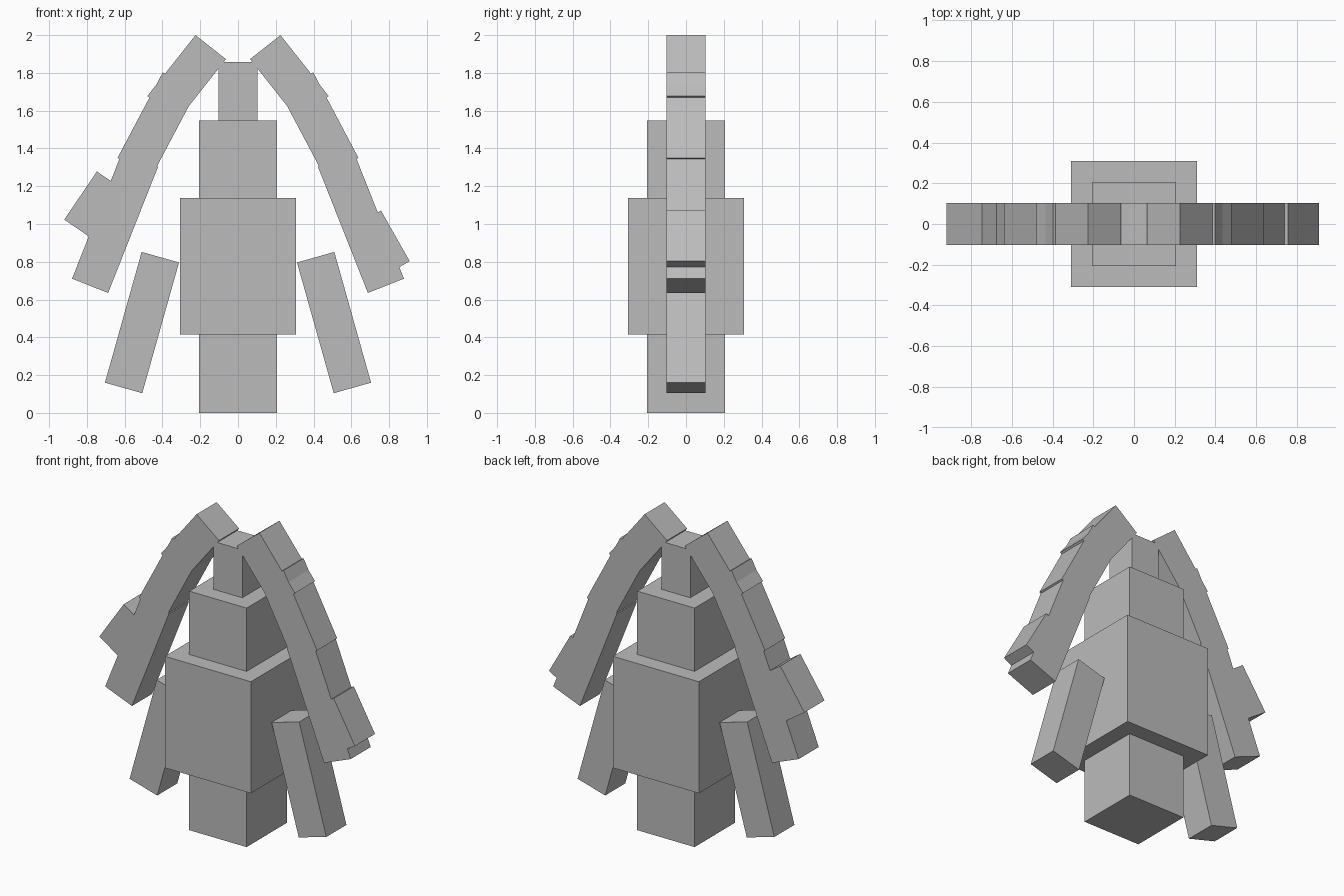
import bpy
import math

cube = bpy.data.objects.get("Cube")
if cube:
    bpy.data.objects.remove(cube, do_unlink=True)

U = 0.1027          # one grid block of the design
W = 2 * U           # limb thickness

grey = bpy.data.materials.new("plain_grey")
grey.use_nodes = True
GREY = (0.5, 0.5, 0.5, 1)
grey.diffuse_color = GREY
bsdf = next(n for n in grey.node_tree.nodes if n.type == 'BSDF_PRINCIPLED')
bsdf.inputs["Base Color"].default_value = GREY


def box(name, centre, size, tilt=0.0):
    """Flat-shaded block, tilted about the front-back axis."""
    bpy.ops.mesh.primitive_cube_add(size=1, location=centre, rotation=(0, tilt, 0))
    ob = bpy.context.object
    ob.name = name
    ob.scale = size
    ob.data.materials.append(grey)
    return ob


def limb(name, side, x, z, degrees, length):
    """Block hung from its outer top corner (x, z), leaning outward; side is +1 left, -1 right."""
    a = math.radians(degrees)
    s, c = math.sin(a), math.cos(a)
    cx = x + s * length / 2 - c * W / 2
    cz = z - c * length / 2 - s * W / 2
    return box(name, (side * cx, 0, cz), (W, W, length), -side * a)


# Central stack: name, width, bottom, top
for name, width, low, high in (
    ("base", 4 * U, 0.0, 0.415),
    ("body", 6 * U, 0.415, 1.137),
    ("chest", 4 * U, 1.137, 1.547),
    ("neck", 2 * U, 1.547, 1.857),
):
    box(name, (0, 0, (low + high) / 2), (width, width, high - low))

# Paired arms and lower limbs
for label, side in (("left", 1), ("right", -1)):
    limb(label + "_shoulder", side, 0.225, 2.0, 38.3, 4 * U)
    limb(label + "_upper_arm", side, 0.398, 1.803, 27.9, 5 * U)
    limb(label + "_forearm", side, 0.614, 1.379, 21.6, 7 * U)
    limb(label + "_lower_limb", side, 0.51, 0.852, 15.7, 7 * U)

# Blocks on the forearms, different on each side
limb("left_hand", 1, 0.757, 1.071, 29.6, 3 * U)
limb("right_hand", -1, 0.747, 1.278, 34.2, 3 * U)
